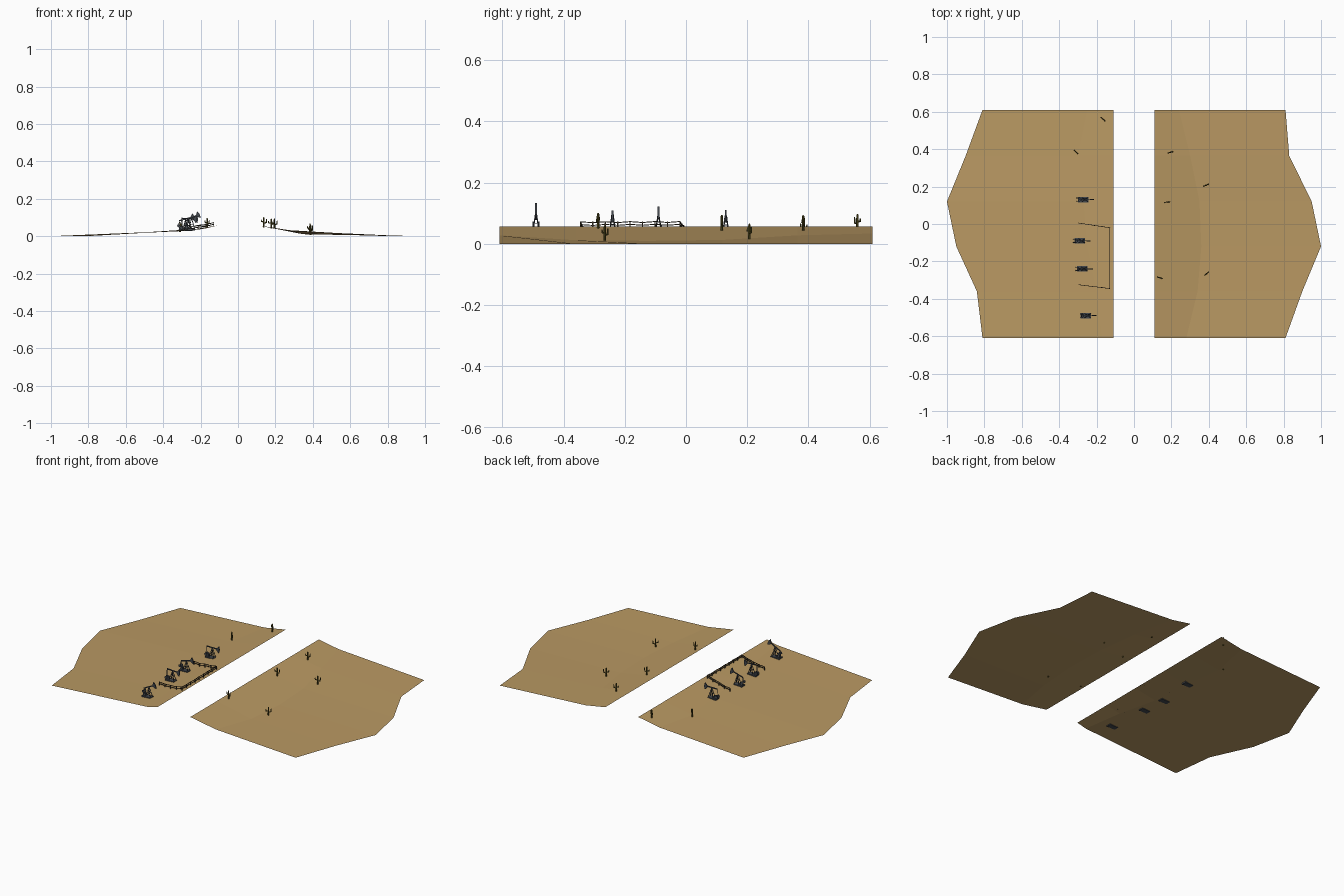
import bpy, bmesh, math
from mathutils import Vector, Matrix

if "Cube" in bpy.data.objects:
    bpy.data.objects.remove(bpy.data.objects["Cube"])


def material(name, rgb):
    m = bpy.data.materials.new(name)
    m.diffuse_color = (*rgb, 1)
    m.use_nodes = True
    m.node_tree.nodes["Principled BSDF"].inputs["Base Color"].default_value = m.diffuse_color
    return m


SAND = material("desert_sand", (0.49, 0.32, 0.125))
STEEL = material("dark_steel", (0.055, 0.063, 0.075))
PIPE = material("fence_brown", (0.045, 0.035, 0.022))
GREEN = material("cactus_olive", (0.085, 0.07, 0.012))


def finish(bm, name, mat, matrix=None):
    me = bpy.data.meshes.new(name)
    bm.to_mesh(me)
    bm.free()
    me.materials.append(mat)
    ob = bpy.data.objects.new(name, me)
    if matrix:
        ob.matrix_world = matrix
    bpy.context.collection.objects.link(ob)
    return ob


def bar(bm, a, b, w, h=None):
    """Rectangular bar from a to b."""
    a, b = Vector(a), Vector(b)
    d = b - a
    m = Matrix.Translation((a + b) / 2) @ d.to_track_quat('X', 'Z').to_matrix().to_4x4()
    bmesh.ops.create_cube(bm, size=1, matrix=m @ Matrix.Diagonal((d.length, w, h or w, 1)))


def rod(bm, a, b, r1, r2, sides=6):
    """Tapered round rod from a to b."""
    a, b = Vector(a), Vector(b)
    d = b - a
    m = Matrix.Translation((a + b) / 2) @ d.to_track_quat('Z', 'Y').to_matrix().to_4x4()
    bmesh.ops.create_cone(bm, cap_ends=True, segments=sides, radius1=r1, radius2=r2,
                          depth=d.length, matrix=m)


def prism(bm, pts, w):
    """Extrude an x-z outline symmetrically along y."""
    f = bm.faces.new([bm.verts.new((x, -w / 2, z)) for x, z in pts])
    r = bmesh.ops.extrude_face_region(bm, geom=[f])
    bmesh.ops.translate(bm, vec=(0, w, 0), verts=[v for v in r["geom"] if isinstance(v, bmesh.types.BMVert)])
    bmesh.ops.recalc_face_normals(bm, faces=bm.faces[:])


# Terrain rows: y, outer x, crease x, crease z; the inner edge is a straight ridge
YS = (-0.61, -0.36, -0.12, 0.12, 0.365, 0.61)
RIGHT = list(zip(YS, (0.81, 0.90, 1.0, 0.95, 0.83, 0.81),
                 (0.28, 0.34, 0.36, 0.35, 0.30, 0.24),
                 (0.028, 0.012, 0.010, 0.013, 0.028, 0.034)))
LEFT = list(zip(YS, (-0.81, -0.84, -0.95, -1.0, -0.90, -0.81),
                (-0.17, -0.20, -0.25, -0.27, -0.30, -0.25),
                (0.042, 0.037, 0.032, 0.030, 0.027, 0.032)))
INNER, RIDGE = 0.11, 0.057


def ground(x, y):
    rows = RIGHT if x > 0 else LEFT
    for r, s in zip(rows, rows[1:]):
        if r[0] <= y <= s[0]:
            t = (y - r[0]) / (s[0] - r[0])
            _, ox, cx, cz = [p + (q - p) * t for p, q in zip(r, s)]
            ox, cx, x = abs(ox), abs(cx), abs(x)
            if x < cx:
                return RIDGE + (cz - RIDGE) * (x - INNER) / (cx - INNER)
            return cz * (ox - x) / (ox - cx)
    return 0


for name, rows, side in (("left_desert", LEFT, -1), ("right_desert", RIGHT, 1)):
    bm = bmesh.new()
    grid = [[bm.verts.new(p) for p in ((side * INNER, y, RIDGE), (cx, y, cz), (ox, y, 0))]
            for y, ox, cx, cz in rows]
    for a, b in zip(grid, grid[1:]):
        for i in range(2):
            f = [a[i], a[i + 1], b[i + 1], b[i]]
            bm.faces.new(f if side > 0 else f[::-1])
    finish(bm, name, SAND)


# Oil pumpjacks: position and beam tilt
def pumpjack(x, y, tilt):
    place = Matrix.Translation((x, y, ground(x, y)))
    pivot = Vector((0.010, 0, 0.060))
    turn = Matrix.Translation(pivot) @ Matrix.Rotation(-math.radians(tilt), 4, 'Y')
    # skid and motor housing
    bm = bmesh.new()
    bar(bm, (-0.028, 0, 0.001), (0.028, 0, 0.001), 0.030, 0.009)
    bar(bm, (-0.026, 0, 0.012), (-0.010, 0, 0.012), 0.012, 0.016)
    finish(bm, "pumpjack_base", STEEL, place)
    # A-frame tower
    bm = bmesh.new()
    for s in (-1, 1):
        for fx in (-0.006, 0.026):
            bar(bm, (fx, s * 0.010, 0.004), pivot + Vector((0, s * 0.002, 0)), 0.003)
        bar(bm, (0.001, s * 0.007, 0.026), (0.021, s * 0.007, 0.026), 0.002)
    bar(bm, (0.018, -0.006, 0.032), (0.018, 0.006, 0.032), 0.002)
    finish(bm, "pumpjack_tower", STEEL, place)
    # walking beam with curved head
    bm = bmesh.new()
    bar(bm, (-0.036, 0, 0.002), (0.034, 0, 0.002), 0.004, 0.006)
    arc = [(0.048 * math.cos(t), 0.048 * math.sin(t))
           for t in (math.radians(-25 + 10 * i) for i in range(6))]
    prism(bm, [(0.028, 0.004), (0.028, -0.003)] + arc, 0.006)
    finish(bm, "pumpjack_beam", STEEL, place @ turn)
    # cranks, counterweights and pitman rods
    bm = bmesh.new()
    tail = turn @ Vector((-0.034, 0, 0.002))
    a = math.radians(200 - tilt * 3)
    tip = Vector((-0.018 + 0.011 * math.cos(a), 0, 0.020 + 0.011 * math.sin(a)))
    for s in (-1, 1):
        off = Vector((0, s * 0.009, 0))
        bar(bm, Vector((-0.018, 0, 0.020)) + off, tip + off, 0.003, 0.005)
        rod(bm, tip + off * 0.8, tip + off * 1.2, 0.008, 0.008, 8)
        bar(bm, tip + off, tail + off * 0.3, 0.002)
    bar(bm, (-0.018, -0.009, 0.020), (-0.018, 0.009, 0.020), 0.004)
    finish(bm, "pumpjack_crank", STEEL, place)


for args in ((-0.272, 0.13, 0), (-0.290, -0.09, 16), (-0.277, -0.24, -3), (-0.258, -0.49, 27)):
    pumpjack(*args)

# Fence around the two middle pumpjacks
bm = bmesh.new()
corners = [(-0.295, 0.005), (-0.13, -0.02), (-0.13, -0.345), (-0.295, -0.325)]
for (ax, ay), (bx, by) in zip(corners, corners[1:]):
    n = max(1, round(math.hypot(bx - ax, by - ay) / 0.042))
    pts = [Vector((ax + (bx - ax) * i / n, ay + (by - ay) * i / n, 0)) for i in range(n + 1)]
    for p in pts:
        p.z = ground(p.x, p.y)
        bar(bm, p, p + Vector((0, 0, 0.020)), 0.004)
    for i, (p, q) in enumerate(zip(pts, pts[1:])):
        for h in (0.009, 0.018):
            wob = 0.0015 * (-1) ** i
            bar(bm, p + Vector((0, 0, h + wob)), q + Vector((0, 0, h - wob)), 0.003)
finish(bm, "fence", PIPE)


# Cacti: position and arm direction in degrees
def cactus(x, y, ang):
    bm = bmesh.new()
    rod(bm, (0, 0, -0.004), (0, 0, 0.046), 0.0045, 0.004)
    rod(bm, (0, 0, 0.046), (0, 0, 0.050), 0.004, 0.0015)
    for s, h, top in ((1, 0.018, 0.040), (-1, 0.024, 0.036)):
        rod(bm, (0, 0, h), (s * 0.014, 0, h + 0.003), 0.003, 0.003)
        rod(bm, (s * 0.013, 0, h + 0.001), (s * 0.015, 0, top), 0.0033, 0.002)
    finish(bm, "cactus", GREEN, Matrix.Translation((x, y, ground(x, y)))
           @ Matrix.Rotation(math.radians(ang), 4, 'Z'))


for args in ((-0.165, 0.56, -40), (-0.31, 0.385, -45), (0.195, 0.383, 15), (0.385, 0.207, 25),
             (0.178, 0.117, 5), (0.138, -0.287, -15), (0.388, -0.265, 40)):
    cactus(*args)
